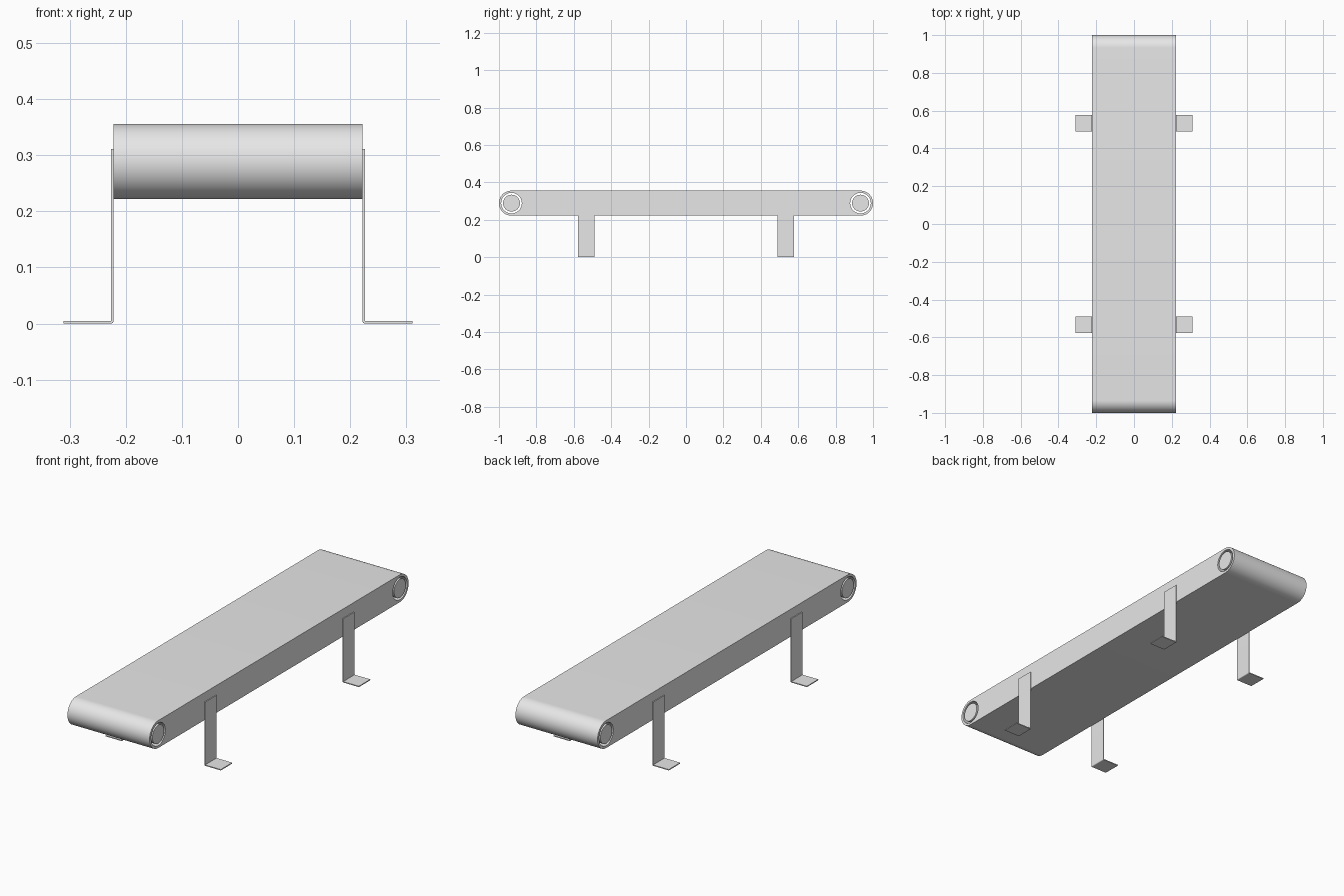
import bpy
import math
from mathutils import Matrix

cube = bpy.data.objects.get("Cube")
if cube:
    bpy.data.objects.remove(cube, do_unlink=True)

HALF_WIDTH = 0.222
END_R, HOLE_R, ROLLER_R = 0.067, 0.055, 0.045
AXLE_Y, AXLE_Z = 1 - END_R, 0.289
LEG_Y, LEG_WIDTH, LEG_TOP = 0.533, 0.088, 0.311
PLATE, FOOT_X = 0.0045, 0.311

grey = bpy.data.materials.new("plain grey")
grey.use_nodes = True
grey.diffuse_color = (0.8, 0.8, 0.8, 1)
grey.node_tree.nodes["Principled BSDF"].inputs["Base Color"].default_value = (0.8, 0.8, 0.8, 1)

# Profile (x, y, z) axes mapped to the world: side profiles run across, leg profiles run lengthwise
ACROSS = Matrix(((0, 0, 1, 0), (1, 0, 0, 0), (0, 1, 0, 0), (0, 0, 0, 1)))
LENGTHWISE = Matrix(((1, 0, 0, 0), (0, 0, -1, 0), (0, 1, 0, 0), (0, 0, 0, 1)))


def arc(cx, cy, r, start, end, steps):
    angles = [math.radians(start + (end - start) * i / steps) for i in range(steps + 1)]
    return [(cx + r * math.cos(a), cy + r * math.sin(a)) for a in angles]


def circle(cx, cy, r):
    return arc(cx, cy, r, 0, 360, 64)[:-1]


def prism(name, loops, depth, axes, offset=(0, 0, 0)):
    """Extrude closed loops (inner loops become holes) into a solid."""
    curve = bpy.data.curves.new(name, "CURVE")
    curve.dimensions = "2D"
    curve.fill_mode = "BOTH"
    curve.extrude = depth / 2
    for loop in loops:
        spline = curve.splines.new("POLY")
        spline.points.add(len(loop) - 1)
        for point, (x, y) in zip(spline.points, loop):
            point.co = (x, y, 0, 1)
        spline.use_cyclic_u = True
    source = bpy.data.objects.new(name + "_profile", curve)
    bpy.context.collection.objects.link(source)
    bpy.context.view_layer.update()
    graph = bpy.context.evaluated_depsgraph_get()
    mesh = bpy.data.meshes.new_from_object(source.evaluated_get(graph))
    bpy.data.objects.remove(source, do_unlink=True)
    mesh.transform(Matrix.Translation(offset) @ axes)

    import bmesh
    bm = bmesh.new()
    bm.from_mesh(mesh)
    bmesh.ops.remove_doubles(bm, verts=bm.verts, dist=0.00001)
    bmesh.ops.recalc_face_normals(bm, faces=bm.faces)
    bm.to_mesh(mesh)
    bm.free()
    mesh.materials.clear()
    mesh.materials.append(grey)

    obj = bpy.data.objects.new(name, mesh)
    bpy.context.collection.objects.link(obj)
    bpy.ops.object.select_all(action="DESELECT")
    obj.select_set(True)
    bpy.context.view_layer.objects.active = obj
    bpy.ops.object.shade_smooth_by_angle(angle=math.radians(30))
    return obj


# Belt body: rounded bar with an open hole around each roller
outline = arc(AXLE_Y, AXLE_Z, END_R, -90, 90, 32) + arc(-AXLE_Y, AXLE_Z, END_R, 90, 270, 32)
holes = [circle(s * AXLE_Y, AXLE_Z, HOLE_R) for s in (-1, 1)]
prism("belt", [outline] + holes, 2 * HALF_WIDTH, ACROSS)

# Rollers, with a narrow gap inside the holes
for end, s in (("front", -1), ("back", 1)):
    prism(end + "_roller", [circle(s * AXLE_Y, AXLE_Z, ROLLER_R)], 2 * HALF_WIDTH, ACROSS)

# Bent plate legs with feet turned outward
inner, outer = HALF_WIDTH, HALF_WIDTH + PLATE
leg = [(inner, LEG_TOP)]
leg += arc(inner + PLATE, PLATE, PLATE, 180, 270, 6)
leg += [(FOOT_X, 0), (FOOT_X, PLATE), (outer, PLATE), (outer, LEG_TOP)]
for end, sy in (("front", -1), ("back", 1)):
    for side, sx in (("right", -1), ("left", 1)):
        prism(f"{end}_{side}_leg", [[(sx * x, z) for x, z in leg]],
              LEG_WIDTH, LENGTHWISE, (0, sy * LEG_Y, 0))
